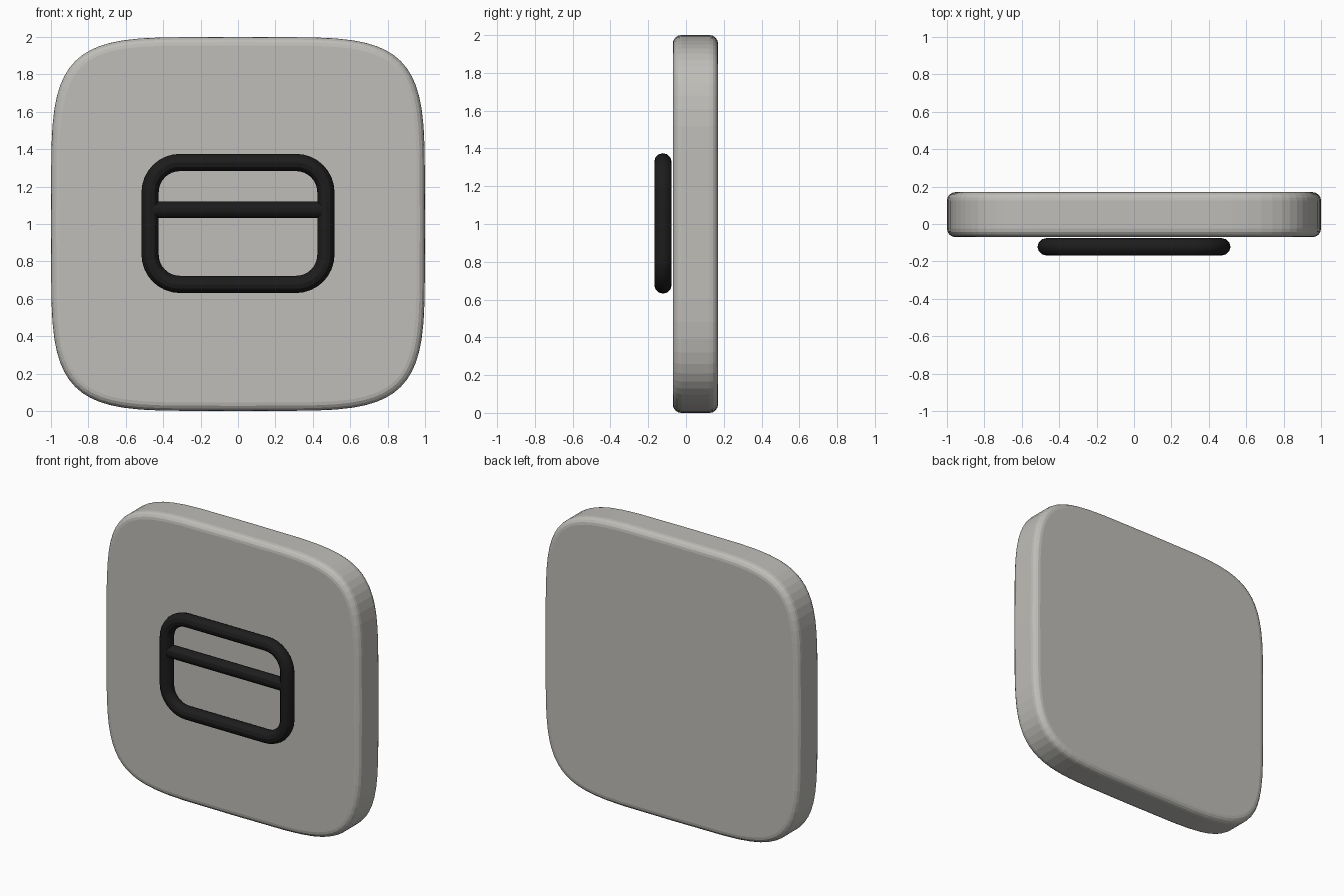
import bpy, bmesh
from math import sin, cos, pi, copysign

cube = bpy.data.objects.get("Cube")
if cube:
    bpy.data.objects.remove(cube, do_unlink=True)


def material(name, rgb):
    m = bpy.data.materials.new(name)
    m.use_nodes = True
    m.diffuse_color = (*rgb, 1)
    m.node_tree.nodes["Principled BSDF"].inputs["Base Color"].default_value = (*rgb, 1)
    return m


def add_object(name, data, mat):
    ob = bpy.data.objects.new(name, data)
    bpy.context.collection.objects.link(ob)
    data.materials.append(mat)
    return ob


def tube(name, points, closed, mat, radius=0.046):
    # Round tube swept along a path
    cu = bpy.data.curves.new(name, "CURVE")
    cu.dimensions = "3D"
    cu.bevel_depth = radius
    cu.bevel_resolution = 4
    cu.use_fill_caps = not closed
    sp = cu.splines.new("POLY")
    sp.points.add(len(points) - 1)
    for p, (x, y, z) in zip(sp.points, points):
        p.co = (x, y, z, 1)
    sp.use_cyclic_u = closed
    ob = add_object(name, cu, mat)
    bpy.ops.object.select_all(action="DESELECT")
    ob.select_set(True)
    bpy.context.view_layer.objects.active = ob
    bpy.ops.object.convert(target="MESH")
    bpy.ops.object.shade_smooth_by_angle()


stone = material("warm light grey", (0.52, 0.51, 0.48))
black = material("soft black", (0.012, 0.012, 0.012))

# Backing tile: squircle outline, extruded and rounded on both rims
FRONT, BACK, STEPS = -0.07, 0.17, 64


def squircle(t, n=5):
    c, s = cos(t), sin(t)
    return copysign(abs(c) ** (2 / n), c), 1 + copysign(abs(s) ** (2 / n), s)


bm = bmesh.new()
outline = [squircle(2 * pi * i / STEPS) for i in range(STEPS)]
face = bm.faces.new([bm.verts.new((x, FRONT, z)) for x, z in outline])
out = bmesh.ops.extrude_face_region(bm, geom=[face], use_keep_orig=True)
for v in out["geom"]:
    if isinstance(v, bmesh.types.BMVert):
        v.co.y = BACK
bmesh.ops.recalc_face_normals(bm, faces=bm.faces)
rims = [e for e in bm.edges if abs(e.verts[0].co.y - e.verts[1].co.y) < 0.001]
bmesh.ops.bevel(bm, geom=rims, offset=0.045, segments=4, profile=0.5, affect="EDGES")
tile_mesh = bpy.data.meshes.new("tile")
bm.to_mesh(tile_mesh)
bm.free()
add_object("tile", tile_mesh, stone)

# Raised frame: rounded rectangle tube
DEPTH, HALF_W, HALF_H, CORNER, MID = -0.122, 0.47, 0.326, 0.16, 1.003
path = []
for q, (sx, sz) in enumerate([(1, 1), (-1, 1), (-1, -1), (1, -1)]):
    for i in range(9):
        a = (q + i / 8) * pi / 2
        path.append((sx * (HALF_W - CORNER) + CORNER * cos(a), DEPTH,
                     MID + sz * (HALF_H - CORNER) + CORNER * sin(a)))
tube("frame", path, True, black)

# Crossbar spanning the frame
tube("crossbar", [(-HALF_W, DEPTH, 1.077), (HALF_W, DEPTH, 1.077)], False, black, 0.044)
